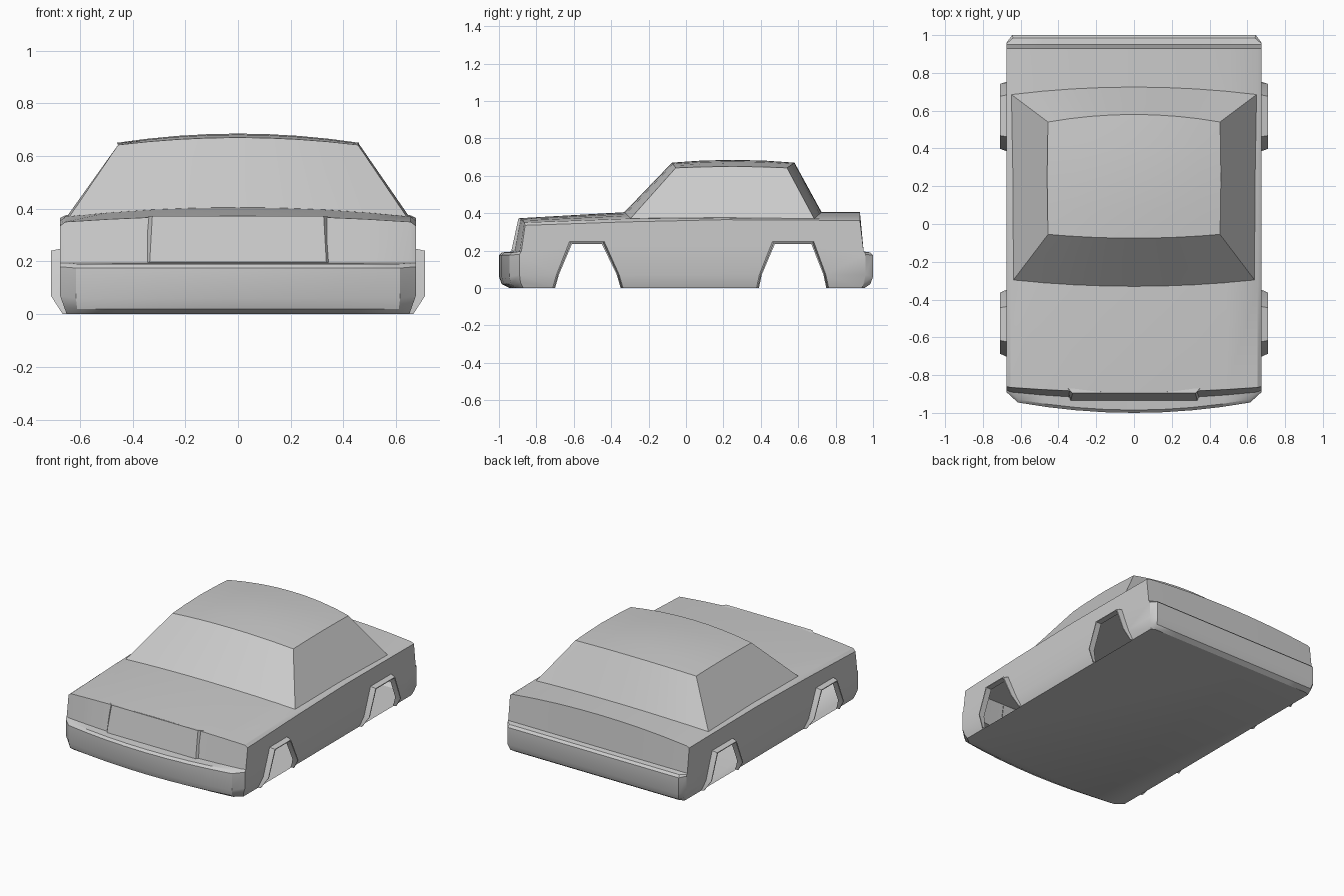
import bpy
import bmesh
from math import radians

cube = bpy.data.objects.get("Cube")
if cube:
    bpy.data.objects.remove(cube, do_unlink=True)

paint = bpy.data.materials.new("light grey paint")
paint.use_nodes = True
GREY = (0.6, 0.6, 0.6, 1)
paint.diffuse_color = GREY
paint.node_tree.nodes["Principled BSDF"].inputs["Base Color"].default_value = GREY


def finish(name, bm, angle=32, fix_normals=True):
    """Turn a bmesh into a painted, shaded object."""
    bmesh.ops.remove_doubles(bm, verts=bm.verts, dist=0.0005)
    if fix_normals:
        bmesh.ops.recalc_face_normals(bm, faces=bm.faces)
    mesh = bpy.data.meshes.new(name)
    bm.to_mesh(mesh)
    bm.free()
    mesh.materials.append(paint)
    obj = bpy.data.objects.new(name, mesh)
    bpy.context.scene.collection.objects.link(obj)
    bpy.ops.object.select_all(action='DESELECT')
    obj.select_set(True)
    bpy.context.view_layer.objects.active = obj
    bpy.ops.object.shade_smooth_by_angle(angle=radians(angle))
    return obj


def face(bm, points):
    return bm.faces.new([bm.verts.new(p) for p in points])


def crowned_row(yc, zc, half, ye, ze, steps=8):
    """Points across the car, curving from the centre to the edges."""
    row = []
    for i in range(steps + 1):
        t = 2 * i / steps - 1
        row.append((half * t, yc + (ye - yc) * t * t, zc + (ze - zc) * t * t))
    return row


def skin(bm, rows):
    for a, b in zip(rows, rows[1:]):
        for i in range(len(a) - 1):
            face(bm, (a[i], a[i + 1], b[i + 1], b[i]))


# Body stations: centre y, z, half width, edge y, z, side y, z
WIDE, SILL = 0.675, 0.65
stations = [
    (-.945, 0, .60, -.91, 0, -.87, 0),
    (-.985, .02, .61, -.935, .02, -.885, .03),
    (-1, .06, .615, -.945, .06, -.89, .07),
    (-1, .175, .615, -.945, .175, -.89, .18),
    (-.985, .19, .61, -.93, .19, -.885, .19),
    (-.925, .195, .65, -.89, .195, -.88, .195),
    (-.89, .373, .655, -.865, .35, -.86, .335),
    (-.33, .405, .655, -.33, .37, -.33, .353),
    (.2, .405, .655, .2, .375, .2, .365),
    (.72, .405, .655, .72, .37, .72, .362),
    (.93, .405, .655, .93, .37, .93, .36),
    (.95, .195, .655, .95, .195, .95, .195),
    (.985, .19, .64, .985, .19, .955, .19),
    (1, .175, .645, 1, .175, .96, .18),
    (1, .06, .645, 1, .06, .96, .07),
    (.985, .02, .635, .985, .02, .955, .03),
    (.955, 0, .62, .955, 0, .94, 0),
]
# Wheel arch openings in y, z
arches = [
    [(-.70, 0), (-.68, .07), (-.61, .235), (-.45, .235), (-.37, .07), (-.35, 0)],
    [(.39, 0), (.405, .07), (.475, .235), (.67, .235), (.735, .07), (.75, 0)],
]


def side_x(z):
    return SILL + (WIDE - SILL) * min(z / .07, 1)


bm = bmesh.new()
rows = []
for yc, zc, half, ye, ze, ys, zs in stations:
    row = crowned_row(yc, zc, half, ye, ze)
    xs = side_x(zs)
    rows.append([(-xs, ys, zs)] + row + [(xs, ys, zs)])
skin(bm, rows)

# Floor
face(bm, rows[0] + rows[-1][::-1])

# Side panels with arch notches, and rolled sills below them
for s in (-1, 1):
    def on_side(p):
        return (s * side_x(p[1]), p[0], p[1])
    edge = [st[5:] for st in stations]
    notch = [p for arch in arches for p in arch[1:-1]]
    face(bm, [on_side(p) for p in edge[2:-2] + notch[::-1]])
    front, rear = arches
    sills = [
        edge[:3] + [front[1], front[0]],
        [front[-1], front[-2], rear[1], rear[0]],
        [rear[-1], rear[-2]] + edge[-3:],
    ]
    for sill in sills:
        face(bm, [on_side(p) for p in sill])
finish("body_shell", bm)

# Cabin: windscreen, crowned roof, rear window and slanted sides
bm = bmesh.new()
cabin = [crowned_row(*r) for r in [
    (-.33, .405, .645, -.305, .362),
    (-.075, .67, .455, -.055, .642),
    (.08, .681, .458, .08, .647),
    (.25, .685, .46, .25, .65),
    (.42, .681, .458, .41, .647),
    (.58, .67, .455, .54, .642),
    (.725, .405, .655, .69, .362),
]]
skin(bm, cabin)
for end in (0, -1):
    face(bm, [row[end] for row in cabin])
finish("cabin", bm, 28)

# Raised panel between the headlamps
bm = bmesh.new()
foot = [(-.35, -.90, .195), (.35, -.90, .195), (.35, -.87, .368), (-.35, -.87, .368)]
top = [(-.335, -.934, .197), (.335, -.934, .197), (.325, -.896, .372), (-.325, -.896, .372)]
face(bm, top)
for i in range(4):
    j = (i + 1) % 4
    face(bm, (foot[i], foot[j], top[j], top[i]))
finish("front_panel", bm)

# Flared lips around the wheel arches
LIP, OUT = 0.013, 0.71
for label, arch in zip(("front", "rear"), arches):
    mid = (arch[0][0] + arch[-1][0]) / 2
    for side, s in (("right", -1), ("left", 1)):
        bm = bmesh.new()
        strip = []
        for y, z in arch:
            away = LIP if y > mid else -LIP
            rise = LIP if z > .1 else 0
            x = side_x(z)
            tip = OUT if z > 0 else SILL + .015
            strip.append([(s * x, y + away, z + rise),
                          (s * tip, y + away * .5, z + rise * .4),
                          (s * tip, y, z),
                          (s * (x - .005), y, z)])
        skin(bm, strip)
        finish(f"{label}_{side}_arch_lip", bm, 20)
